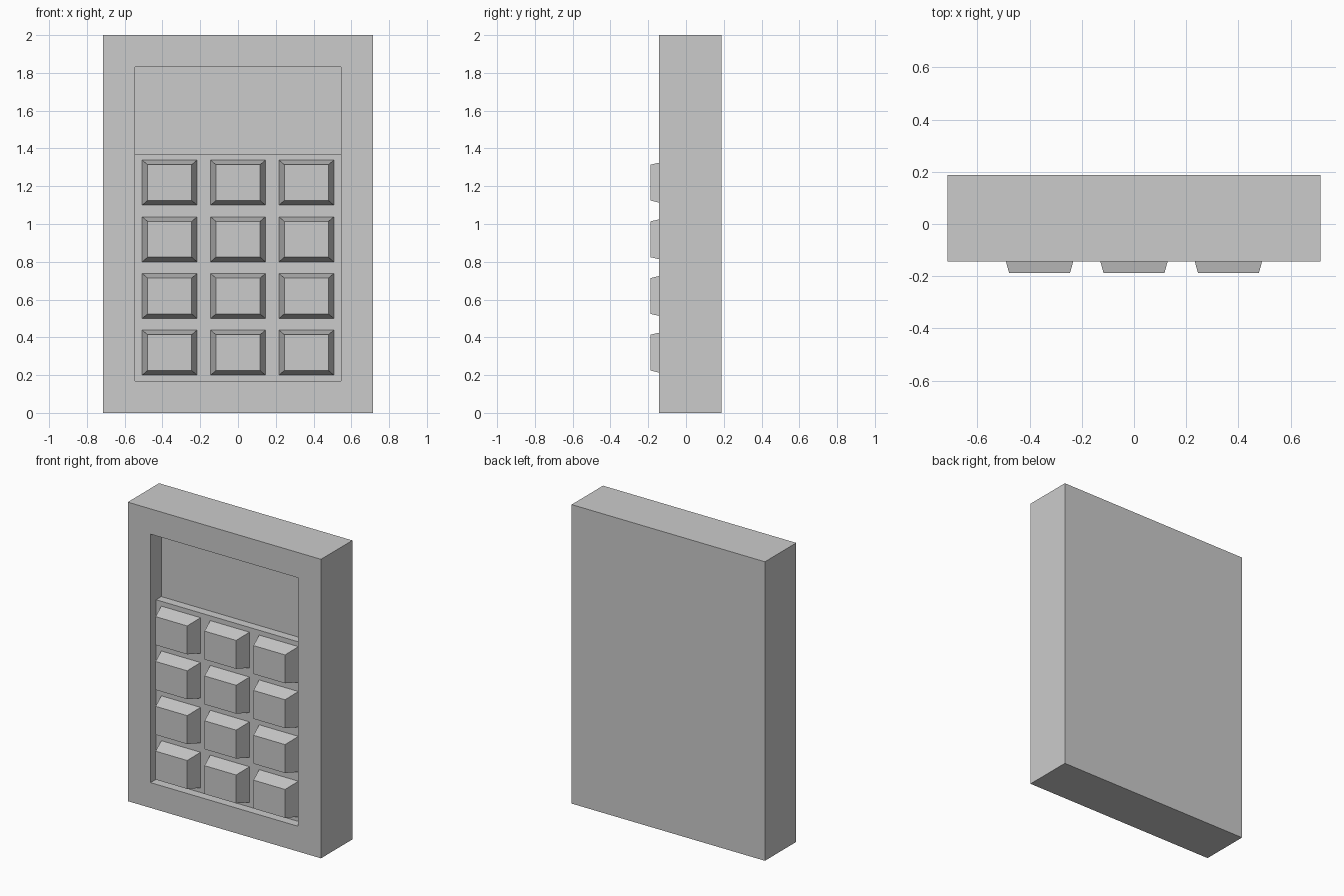
import bpy, bmesh
from mathutils import Vector

if "Cube" in bpy.data.objects:
    bpy.data.objects.remove(bpy.data.objects["Cube"])

BACK, FRONT = 0.187, -0.144       # case depth
SCREEN, PANEL = -0.03, -0.086     # recess floor and keypad surface
KEY_FRONT = -0.187


def finish(bm, name):
    bmesh.ops.recalc_face_normals(bm, faces=bm.faces)
    mesh = bpy.data.meshes.new(name)
    bm.to_mesh(mesh)
    bm.free()
    obj = bpy.data.objects.new(name, mesh)
    bpy.context.collection.objects.link(obj)
    return obj


def block(x, z, half_w, half_h, y_front, y_back, taper=0.0):
    """Box along y, whose front face may be smaller than its back face."""
    bm = bmesh.new()
    bmesh.ops.create_cube(bm, size=2)
    for v in bm.verts:
        front = v.co.y < 0
        t = taper if front else 0.0
        v.co = Vector((x + v.co.x * (half_w - t),
                       y_front if front else y_back,
                       z + v.co.z * (half_h - t)))
    return bm


# Case: box with the front inset into a frame and pushed back to the screen
bm = block(0, 1, 0.715, 1, FRONT, BACK)
bm.normal_update()
face = min(bm.faces, key=lambda f: f.calc_center_median().y)
bmesh.ops.inset_region(bm, faces=[face], thickness=0.169, use_even_offset=True)
for v in face.verts:
    v.co.y = FRONT
floor = bmesh.ops.extrude_discrete_faces(bm, faces=[face])["faces"][0]
for v in floor.verts:
    v.co.y = SCREEN
finish(bm, "case")

# Keypad panel: raised slab filling the lower part of the recess
low, high = 0.169, 1.37
finish(block(0, (low + high) / 2, 0.546, (high - low) / 2, PANEL, SCREEN), "keypad_panel")

# Keys: tapered blocks, four rows of three
for row in range(4):
    for col in range(3):
        key = block((col - 1) * 0.362, 0.319 + row * 0.3, 0.145, 0.119,
                    KEY_FRONT, PANEL)
        for v in key.verts:
            if v.co.y == min(w.co.y for w in key.verts):
                cx, cz = (col - 1) * 0.362, 0.319 + row * 0.3
                v.co.x = cx + (0.117 if v.co.x > cx else -0.117)
                v.co.z = cz + (0.095 if v.co.z > cz else -0.095)
        finish(key, f"key_row{row + 1}_col{col + 1}")
